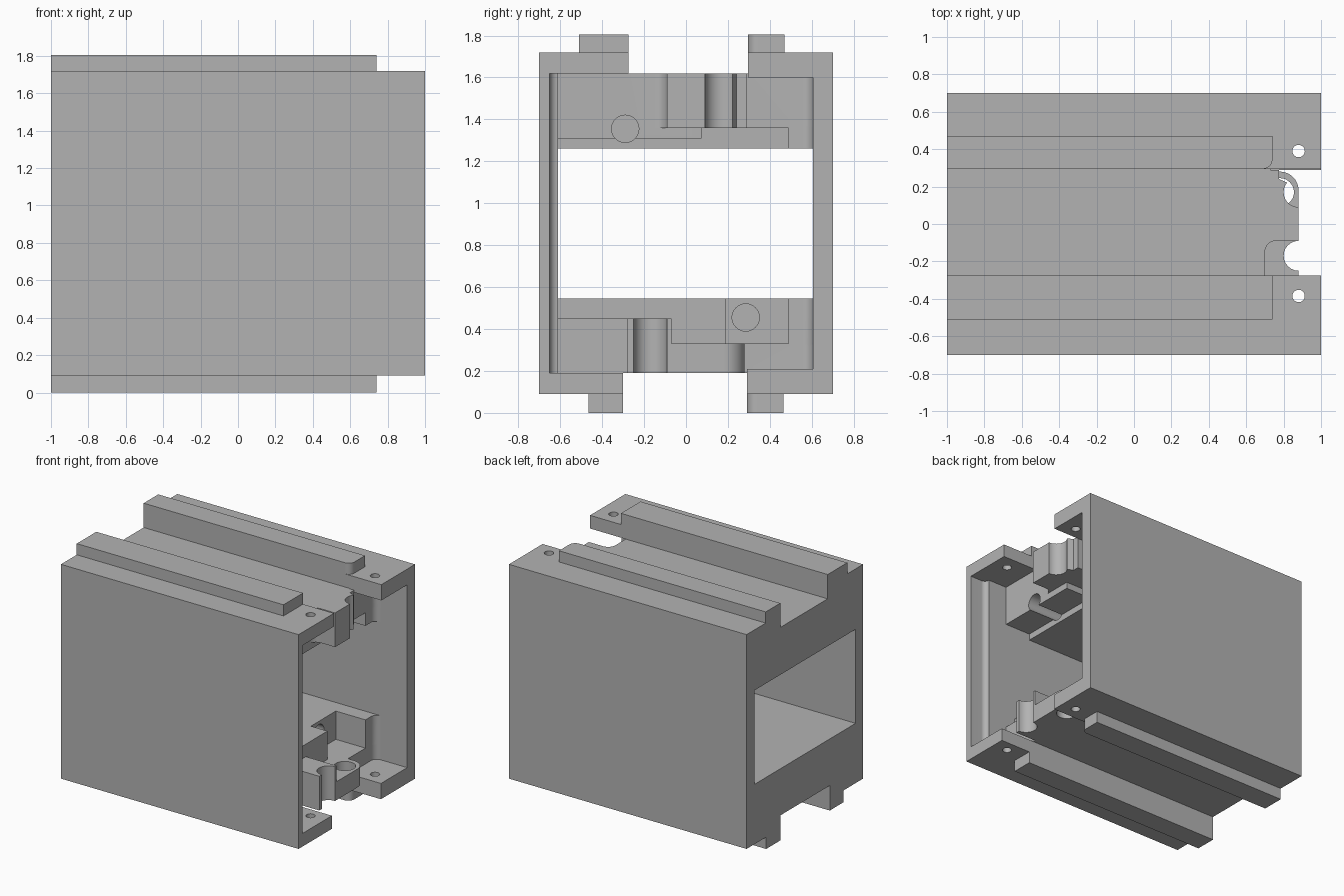
import bpy, bmesh
from math import sin, cos, radians
from mathutils import Vector

cube = bpy.data.objects.get("Cube")
if cube:
    bpy.data.objects.remove(cube, do_unlink=True)

grey = bpy.data.materials.new("plain grey")
grey.use_nodes = True
COLOUR = (0.45, 0.45, 0.45, 1)
grey.diffuse_color = COLOUR
grey.node_tree.nodes["Principled BSDF"].inputs["Base Color"].default_value = COLOUR


def prism(name, pts, lo, hi, axis="z"):
    """Extrude an (x, y) outline along z, or a (y, z) outline along x."""
    bm = bmesh.new()
    place = (lambda p: (p[0], p[1], lo)) if axis == "z" else (lambda p: (lo, p[0], p[1]))
    face = bm.faces.new([bm.verts.new(place(p)) for p in pts])
    grown = bmesh.ops.extrude_face_region(bm, geom=[face])["geom"]
    step = Vector((0, 0, hi - lo)) if axis == "z" else Vector((hi - lo, 0, 0))
    bmesh.ops.translate(bm, vec=step, verts=[v for v in grown if isinstance(v, bmesh.types.BMVert)])
    bmesh.ops.recalc_face_normals(bm, faces=bm.faces)
    mesh = bpy.data.meshes.new(name)
    bm.to_mesh(mesh)
    bm.free()
    mesh.materials.append(grey)
    ob = bpy.data.objects.new(name, mesh)
    bpy.context.collection.objects.link(ob)
    return ob


def rect(a0, a1, b0, b1):
    return [(a0, b0), (a1, b0), (a1, b1), (a0, b1)]


def arc(cx, cy, r, start, end, n=12):
    turns = [radians(start + (end - start) * i / n) for i in range(n + 1)]
    return [(cx + r * cos(t), cy + r * sin(t)) for t in turns]


def circle(cx, cy, r):
    return arc(cx, cy, r, 0, 352.5, 47)


def combine(target, tool, operation):
    """Apply a boolean and discard the helper."""
    mod = target.modifiers.new(operation, "BOOLEAN")
    mod.operation, mod.object, mod.solver = operation, tool, "EXACT"
    bpy.context.view_layer.objects.active = target
    bpy.ops.object.modifier_apply(modifier=mod.name)
    bpy.data.objects.remove(tool, do_unlink=True)


# Outer housing with a long channel in the top and the underside
housing = prism("housing", [
    (-.70, .09), (-.30, .09), (-.30, .19), (.29, .19), (.29, .09), (.70, .09),
    (.70, 1.72), (.295, 1.72), (.295, 1.62), (-.275, 1.62), (-.275, 1.72), (-.70, 1.72)],
    -1, 1, "x")


def cut(pts, lo, hi, axis="z"):
    combine(housing, prism("cutter", pts, lo, hi, axis), "DIFFERENCE")


def add(pts, lo, hi, axis="z"):
    combine(housing, prism("block", pts, lo, hi, axis), "UNION")


# Through opening and the recess in the open end
cut(rect(-.61, .605, .545, 1.26), -1.1, 1.1, "x")
cut(rect(-.61, .01, .19, 1.62), .48, 1.1, "x")
cut(rect(0, .605, .21, 1.60), .48, 1.1, "x")
cut(rect(-.275, .295, 1, 1.7), .48, 1.1, "x")
cut(rect(-.30, .29, .1, 1), .48, 1.1, "x")
cut([(.86, -.5), (.86, -.61)] + arc(.90, -.61, .04, 180, 270) + [(1.1, -.65), (1.1, -.5)], .19, 1.62)

# Rounded inner corner where a block meets the back wall
corner = arc(.78, .555, .05, 180, 90) + [(.78, .62), (.4, .62)]

# Upper end block
add([(.4, -.62), (.70, -.62)] + arc(.76, -.15, .06, 180, 90) + [(.88, -.09)]
    + arc(.88, .17, .08, 270, 140) + [(.775, .24), (.775, .29), (.73, .29)] + corner, 1.36, 1.62)
add(rect(.4, .70, -.62, .075), 1.31, 1.37)
add([(.4, .49), (.73, .49)] + corner, 1.26, 1.37)

# Lower end block with its rounded boss
add([(.4, -.62), (.70, -.62), (.70, -.28), (.88, -.28)] + arc(.88, -.17, .08, 270, 90)
    + arc(.78, .18, .10, 0, 90) + [(.73, .28)] + corner, .19, .33)
add([(.4, -.62), (.70, -.62), (.70, -.28), (.88, -.28)] + arc(.88, -.17, .08, 270, 90)
    + [(.88, -.07), (.62, -.07), (.62, .19), (.4, .19)], .32, .45)
add(rect(.4, .62, -.62, .19), .44, .545)
add([(.4, .49), (.73, .49)] + corner, .32, .545)

# Pocket, bores and screw holes
cut(rect(.50, .9, .19, .49), .345, .6)
cut(circle(-.29, 1.355, .065), .35, .8, "x")
cut(circle(.285, .455, .065), .25, .55, "x")
cut(circle(.78, .17, .075), .1, .4)
for y in (-.385, .39):
    cut(circle(.88, y, .033), 0, 2)

# Guide rails, the back ones with a rounded inner corner
for name, y0, y1, z0, z1, rounded in (
        ("top_front_rail", -.51, -.275, 1.715, 1.805, False),
        ("top_back_rail", .295, .47, 1.715, 1.805, True),
        ("bottom_front_rail", -.465, -.30, 0, .095, False),
        ("bottom_back_rail", .29, .465, 0, .095, True)):
    end = arc(.69, y0 + .05, .05, 270, 360) if rounded else [(.74, y0)]
    prism(name, [(-1, y0)] + end + [(.74, y1), (-1, y1)], z0, z1)

for ob in bpy.context.scene.objects:
    if ob.type == "MESH":
        bpy.ops.object.select_all(action="DESELECT")
        ob.select_set(True)
        bpy.context.view_layer.objects.active = ob
        bpy.ops.object.shade_smooth_by_angle(angle=radians(30))
